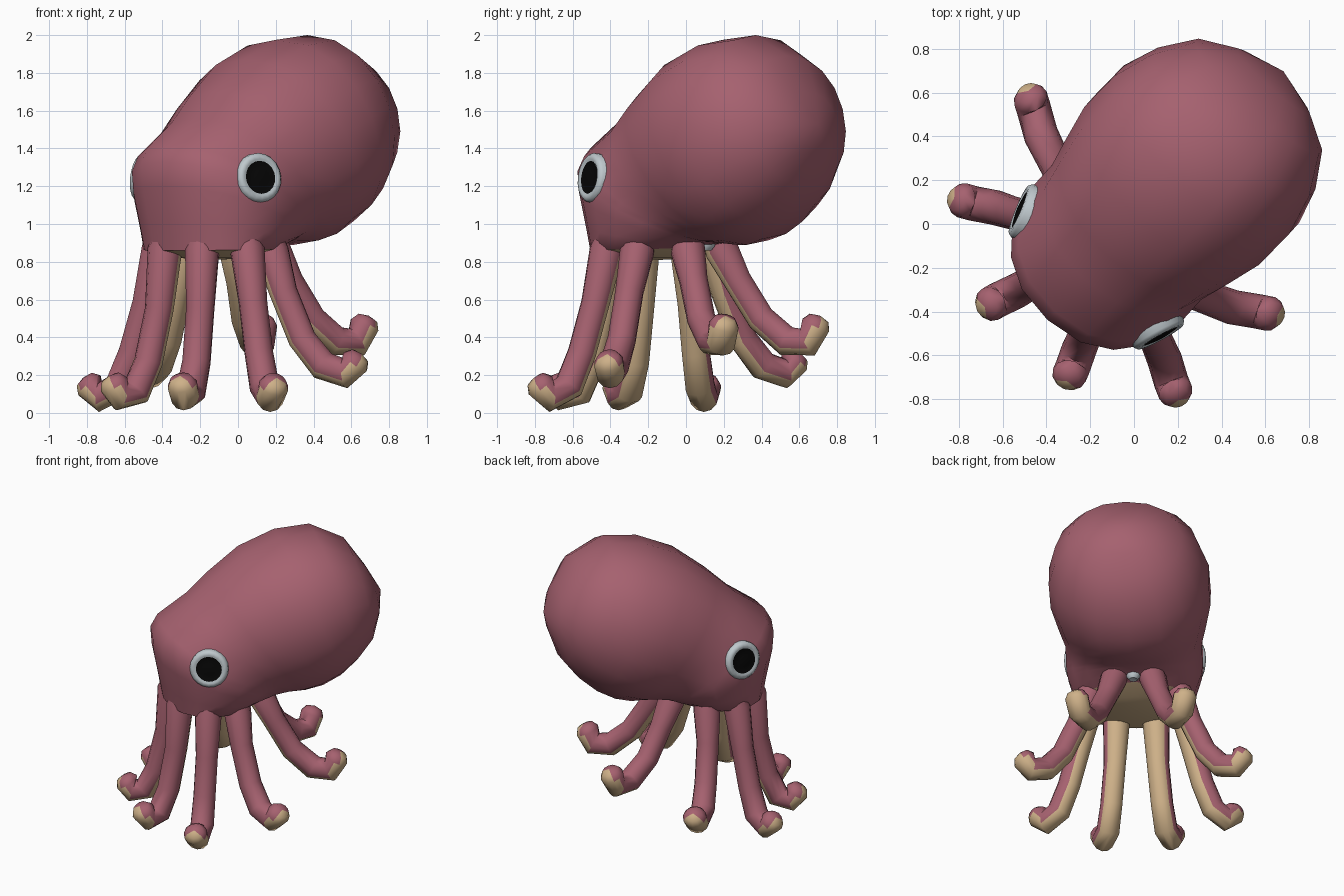
import bpy, bmesh, math
from mathutils import Vector

cube = bpy.data.objects.get("Cube")
if cube:
    bpy.data.objects.remove(cube, do_unlink=True)


def material(name, r, g, b):
    m = bpy.data.materials.new(name)
    m.use_nodes = True
    m.diffuse_color = (r, g, b, 1)
    bsdf = next(n for n in m.node_tree.nodes if n.type == 'BSDF_PRINCIPLED')
    bsdf.inputs["Base Color"].default_value = (r, g, b, 1)
    bsdf.inputs["Roughness"].default_value = 0.8
    return m


SKIN = material("rose skin", 0.38, 0.12, 0.16)
CREAM = material("cream underside", 0.62, 0.44, 0.25)
GREY = material("pale grey", 0.52, 0.58, 0.61)
BLACK = material("black pupil", 0.002, 0.002, 0.002)
HEADING = math.radians(48)


def turned(u, v, z):
    """Body frame (u sideways, v backwards) turned to its diagonal heading."""
    c, s = math.cos(HEADING), math.sin(HEADING)
    return Vector((u * s + v * c, v * s - u * c, z))


def mirrored(p):
    """Reflect a point across the body's own middle plane."""
    c, s = math.cos(2 * HEADING), math.sin(2 * HEADING)
    return (p[0] * c + p[1] * s, p[0] * s - p[1] * c, p[2])


def loft(name, rings, start, end, mats, rule, angle=60):
    """Skin a row of rings, closed by a fan at each end that has a pole point.
    rule(ring, side) gives the material slot; ring -1 is the start fan."""
    bm = bmesh.new()
    rows = [[bm.verts.new(p) for p in ring] for ring in rings]
    n = len(rows[0])
    last = len(rows) - 1
    poles = {i: bm.verts.new(p) for i, p in ((0, start), (last, end)) if p is not None}
    for j in range(n):
        k = (j + 1) % n
        for i in range(last):
            f = bm.faces.new((rows[i][j], rows[i][k], rows[i + 1][k], rows[i + 1][j]))
            f.material_index = rule(i, j)
        for i, pole in poles.items():
            f = bm.faces.new((rows[i][j], rows[i][k], pole))
            f.material_index = rule(-1 if i == 0 else last, j)
    bmesh.ops.recalc_face_normals(bm, faces=bm.faces)
    mesh = bpy.data.meshes.new(name)
    bm.to_mesh(mesh)
    bm.free()
    for m in mats:
        mesh.materials.append(m)
    ob = bpy.data.objects.new(name, mesh)
    bpy.context.collection.objects.link(ob)
    bpy.ops.object.select_all(action='DESELECT')
    ob.select_set(True)
    bpy.context.view_layer.objects.active = ob
    bpy.ops.object.shade_smooth_by_angle(angle=math.radians(angle))
    return ob


# Head and mantle: each ring runs from a front/top point to a back/bottom point
# in the side profile (v, z, v, z), with a half width; the first is the mouth disc
profile = [
    (-.36, .82, -.02, .82, .20),
    (-.515, .86, .09, .87, .39),
    (-.54, 1.0, .17, .89, .42),
    (-.58, 1.2, .24, .90, .455),
    (-.59, 1.33, .27, .90, .465),
    (-.54, 1.42, .30, .895, .465),
    (-.34, 1.56, .36, .89, .465),
    (-.19, 1.70, .44, .89, .50),
    (.03, 1.87, .55, .92, .545),
    (.28, 1.975, .67, .985, .545),
    (.52, 2.0, .78, 1.08, .49),
    (.75, 1.89, .88, 1.21, .385),
    (.88, 1.70, .94, 1.38, .22),
]
SIDES = 18
body_rings = []
for v0, z0, v1, z1, w in profile:
    ring = []
    # The mantle leans slightly to one side
    lean = .04 * max(v0 + v1, 0) / 2
    for j in range(SIDES):
        a = math.tau * j / SIDES
        t = (1 - math.cos(a)) / 2
        # Slightly boxier than an ellipse
        u = w * math.copysign(abs(math.sin(a)) ** .88, math.sin(a))
        ring.append(turned(u + lean, v0 + (v1 - v0) * t, z0 + (z1 - z0) * t))
    body_rings.append(ring)
loft("body", body_rings, turned(0, -.18, .81), turned(.04, .975, 1.53),
     [SKIN, CREAM], lambda i, j: 1 if i < 1 else 0)


# Arms: twelve-sided tubes, rooted inside the head, with a cream inner side
def arm(name, path):
    pts = [Vector(p) for p in path]
    out = pts[-1] - pts[1]
    side = Vector((-out.y, out.x, 0)).normalized()
    rings = []
    n = 12
    radii = (.06, .092, .076, .076, .08, .08, .08)
    for i, (p, r) in enumerate(zip(pts, radii)):
        t = (pts[min(i + 1, len(pts) - 1)] - pts[max(i - 1, 0)]).normalized()
        up = t.cross(side).normalized()
        corners = [math.tau * j / n for j in range(n)]
        rings.append([p + r * (math.cos(a) * side + math.sin(a) * up) for a in corners])
    # Rounded tip
    rings.append([p + t * .04 + (q - p) * .7 for q in rings[-1]])

    # The cream strip widens where the tip curls up
    def colour(i, j):
        spread = .22 if i == 5 else .14
        return 1 if abs((j + .5) / n - .75) < spread else 0

    loft(name, rings, None, p + t * .055, [SKIN, CREAM], colour)


arms = {
    "front_arm": [(-.17, -.34, 1.08), (-.19, -.41, .86), (-.20, -.44, .55),
                  (-.22, -.50, .27), (-.25, -.57, .11), (-.28, -.655, .09),
                  (-.295, -.69, .15)],
    "mid_front_arm": [(.03, -.34, 1.08), (.05, -.42, .86), (.08, -.48, .58),
                      (.11, -.55, .32), (.14, -.62, .14), (.17, -.72, .085),
                      (.19, -.77, .145)],
    "mid_back_arm": [(.13, -.21, 1.04), (.18, -.26, .85), (.24, -.30, .64),
                     (.34, -.34, .39), (.45, -.38, .25), (.57, -.40, .21),
                     (.62, -.41, .27)],
    "back_arm": [(.13, .01, 1.02), (.19, .01, .86), (.27, .04, .70),
                 (.39, .08, .50), (.52, .14, .38), (.63, .185, .375),
                 (.67, .20, .465)],
}
for name, path in arms.items():
    arm(name + "_a", path)
    arm(name + "_b", [mirrored(p) for p in path])


# Eyes: a rounded pale rim around a shallow domed pupil
rim = [(.04, .026), (.088, .018), (.098, .024), (.118, .022), (.131, .006), (.132, -.06)]
for sign, label in ((1, "left_eye"), (-1, "right_eye")):
    centre = turned(sign * .415, -.295, 1.245)
    axis = turned(sign * .93, -.33, .12).normalized()
    across = Vector((0, 0, 1)).cross(axis).normalized()
    tall = axis.cross(across)
    rings = []
    for r, h in rim:
        rings.append([centre + axis * h + r * (math.cos(a) * across + math.sin(a) * tall)
                      for a in (math.tau * j / 20 for j in range(20))])
    loft(label, rings, centre + axis * .029, None, [GREY, BLACK],
         lambda i, j: 1 if i < 1 else 0, 50)

# Beak: a small pale funnel under the body, between the back arms
beak_rings = [[turned(r * math.cos(a), .14 + r * math.sin(a), z)
               for a in (math.tau * j / 8 for j in range(8))]
              for r, z in ((.05, .94), (.05, .885), (.03, .86))]
loft("beak", beak_rings, None, turned(0, .14, .87), [GREY], lambda i, j: 0)
